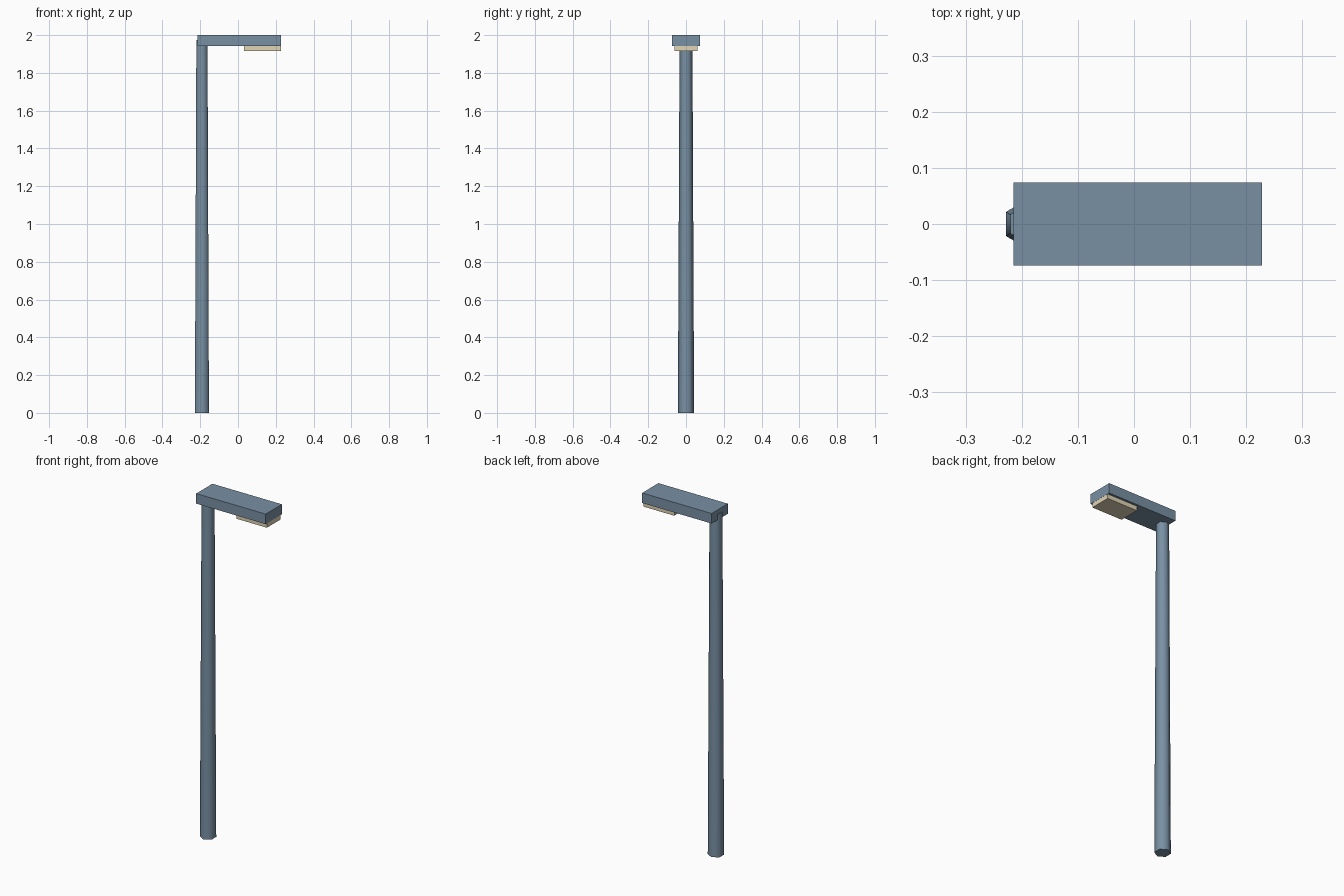
import bpy, math

cube = bpy.data.objects.get("Cube")
if cube:
    bpy.data.objects.remove(cube, do_unlink=True)


def material(name, rgb):
    mat = bpy.data.materials.new(name)
    mat.use_nodes = True
    mat.diffuse_color = (*rgb, 1)
    mat.node_tree.nodes["Principled BSDF"].inputs["Base Color"].default_value = (*rgb, 1)
    return mat


def box(name, low, high, mat):
    centre = [(a + b) / 2 for a, b in zip(low, high)]
    bpy.ops.mesh.primitive_cube_add(size=1, location=centre)
    obj = bpy.context.object
    obj.name = name
    obj.scale = [b - a for a, b in zip(low, high)]
    bpy.ops.object.transform_apply(location=False, rotation=False, scale=True)
    obj.data.materials.append(mat)
    return obj


steel = material("blue grey metal", (0.19, 0.28, 0.37))
glow = material("pale cream lamp", (0.75, 0.66, 0.46))

# Tapered six-sided pole, corners pointing front and back
POLE_TOP = 1.975
bpy.ops.mesh.primitive_cone_add(vertices=6, radius1=0.043, radius2=0.034, depth=POLE_TOP,
                                location=(-0.191, 0, POLE_TOP / 2))
pole = bpy.context.object
pole.name = "pole"
pole.data.materials.append(steel)
bpy.ops.object.shade_smooth_by_angle(angle=math.radians(65))

# Flat arm reaching out over the lamp
box("arm", (-0.215, -0.074, 1.942), (0.228, 0.074, 2.0), steel)

# Lamp panel under the outer end of the arm
box("lamp", (0.032, -0.061, 1.916), (0.227, 0.061, 1.95), glow)
